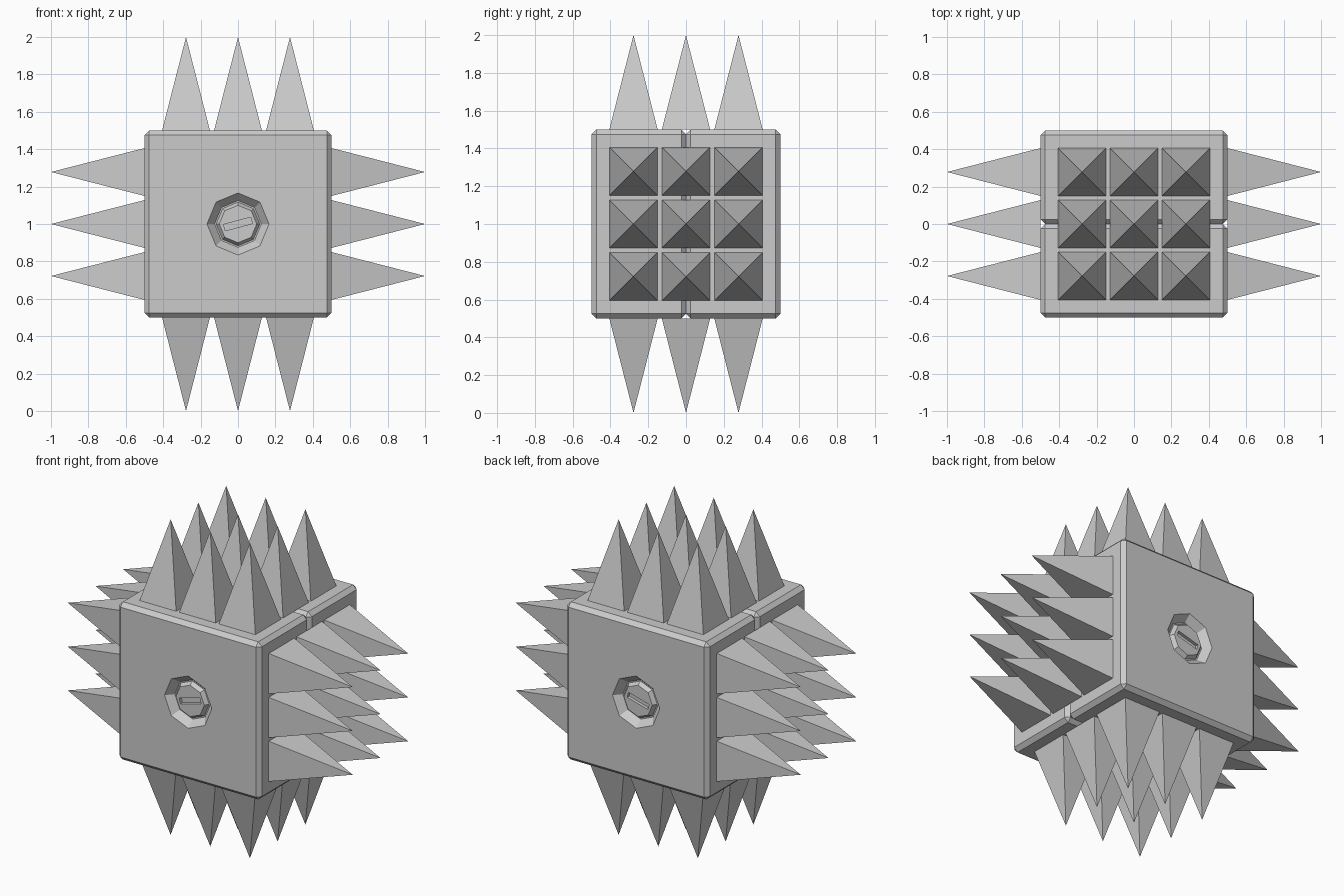
import bpy, bmesh
from math import radians, pi, sqrt
from mathutils import Matrix, Vector

if "Cube" in bpy.data.objects:
    bpy.data.objects.remove(bpy.data.objects["Cube"])

T, R = Matrix.Translation, Matrix.Rotation
CZ = 1.0  # height of the cube centre


def make(name, bm):
    me = bpy.data.meshes.new(name)
    bmesh.ops.recalc_face_normals(bm, faces=bm.faces[:])
    bm.to_mesh(me)
    bm.free()
    ob = bpy.data.objects.new(name, me)
    bpy.context.collection.objects.link(ob)
    return ob


def box(name, size, matrix):
    bm = bmesh.new()
    bmesh.ops.create_cube(bm, size=1, matrix=matrix @ Matrix.Diagonal((*size, 1)))
    return make(name, bm)


def octagon(name, r_back, r_front, y_back, y_front):
    # frustum along y, wide or narrow end towards the front face
    bm = bmesh.new()
    bmesh.ops.create_cone(bm, cap_ends=True, segments=8, radius1=r_back, radius2=r_front,
                          depth=abs(y_back - y_front),
                          matrix=T((0, (y_back + y_front) / 2, CZ)) @ R(pi / 2, 4, 'X'))
    return make(name, bm)


def cut(ob, cutter):
    cutter.hide_render = True
    cutter.hide_set(True)
    m = ob.modifiers.new("cut", 'BOOLEAN')
    m.operation, m.solver, m.object = 'DIFFERENCE', 'EXACT', cutter


def mirror_y(ob):
    m = ob.modifiers.new("mirror", 'MIRROR')
    m.use_axis = (False, True, False)
    m.use_mirror_merge = False


# two bevelled half blocks meeting in a V groove, each with a bolt recess
half = box("half_block", (1, 0.5, 1), T((0, -0.25, CZ)))
bev = half.modifiers.new("bevel", 'BEVEL')
bev.width, bev.segments = 0.025, 1
cut(half, octagon("recess_cutter", 0.125, 0.175, -0.455, -0.51))
mirror_y(half)

# slotted bolt head inside each recess
bolt = octagon("bolt_head", 0.12, 0.10, -0.45, -0.48)
cut(bolt, box("slot_cutter", (0.15, 0.04, 0.035),
              T((0, -0.48, CZ)) @ R(radians(-15), 4, 'Y')))
mirror_y(bolt)

# 3 x 3 pyramid spikes on the top, bottom and both sides
for k, side in enumerate(("top", "right", "bottom", "left")):
    bm = bmesh.new()
    turn = T((0, 0, CZ)) @ R(k * pi / 2, 4, 'Y')
    for x in (-0.278, 0, 0.278):
        for y in (-0.278, 0, 0.278):
            bmesh.ops.create_cone(bm, cap_ends=True, segments=4, radius1=0.128 * sqrt(2),
                                  radius2=0, depth=0.5,
                                  matrix=turn @ T((x, y, 0.75)) @ R(pi / 4, 4, 'Z'))
    bmesh.ops.remove_doubles(bm, verts=bm.verts[:], dist=1e-5)
    make(side + "_spikes", bm)
